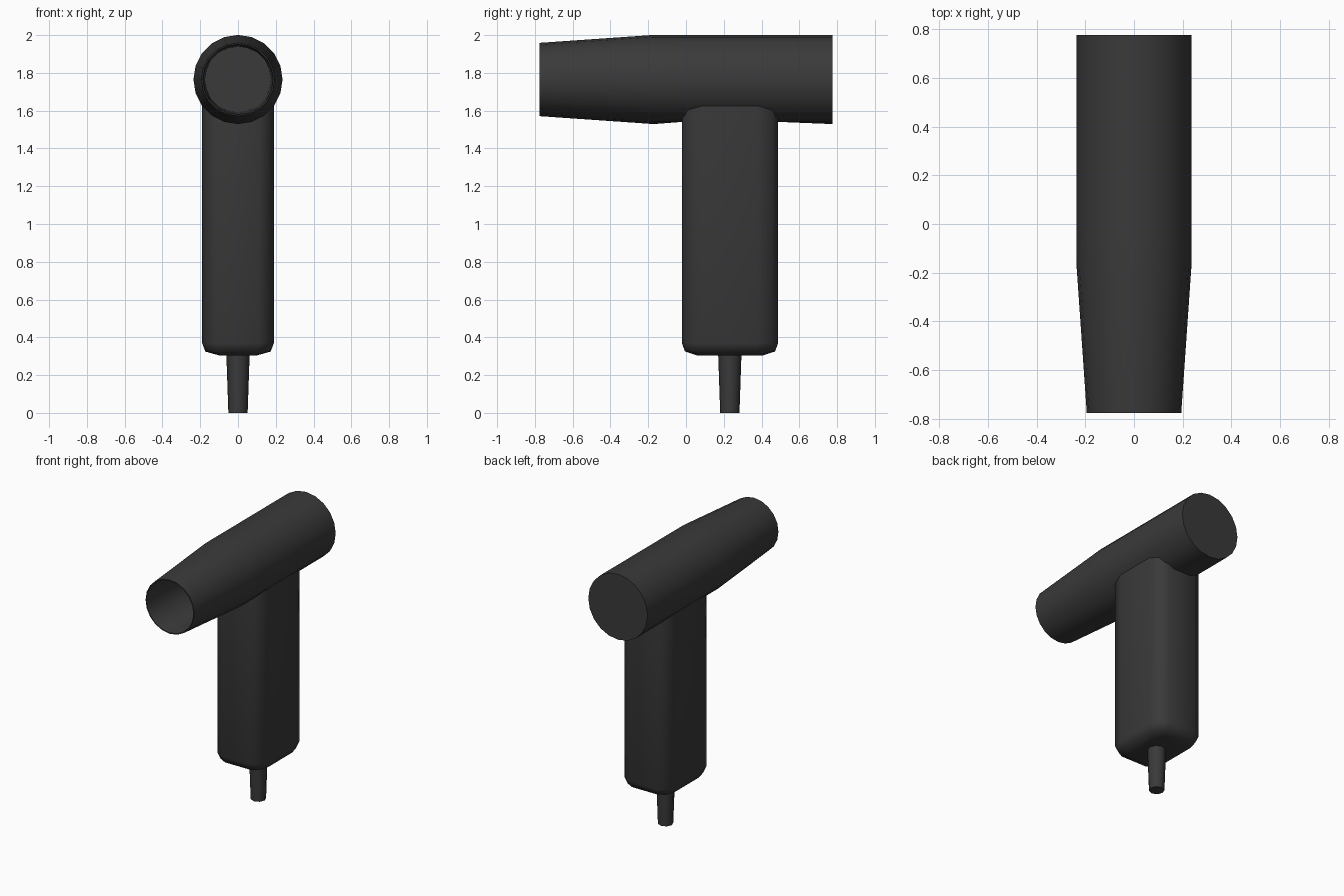
import bpy, bmesh, math

if "Cube" in bpy.data.objects:
    bpy.data.objects.remove(bpy.data.objects["Cube"])

dark = bpy.data.materials.new("dark_plastic")
dark.diffuse_color = (0.042, 0.042, 0.042, 1)
dark.use_nodes = True
dark.node_tree.nodes["Principled BSDF"].inputs["Base Color"].default_value = dark.diffuse_color


def loft(name, rings, angle=40):
    """Bridge a list of equal-length closed rings, capping both ends."""
    bm = bmesh.new()
    loops = [[bm.verts.new(p) for p in ring] for ring in rings]
    n = len(loops[0])
    for a, b in zip(loops, loops[1:]):
        for i in range(n):
            j = (i + 1) % n
            bm.faces.new((a[i], a[j], b[j], b[i]))
    bm.faces.new(loops[0])
    bm.faces.new(loops[-1])
    bmesh.ops.recalc_face_normals(bm, faces=bm.faces)
    mesh = bpy.data.meshes.new(name)
    bm.to_mesh(mesh)
    bm.free()
    obj = bpy.data.objects.new(name, mesh)
    bpy.context.collection.objects.link(obj)
    mesh.materials.append(dark)
    bpy.ops.object.select_all(action='DESELECT')
    obj.select_set(True)
    bpy.context.view_layer.objects.active = obj
    bpy.ops.object.shade_smooth_by_angle(angle=math.radians(angle))
    return obj


def barrel_ring(y, r, lift=0.0):
    pts = []
    for i in range(20):
        a = 2 * math.pi * i / 20
        z = 1.765 + r * math.sin(a)
        pts.append((r * math.cos(a), y, z + (lift if i == 15 else 0)))
    return pts


# barrel: recess floor, inner wall, nozzle lip, taper, straight body, back disc
loft("barrel", [
    barrel_ring(-0.27, 0.175),
    barrel_ring(-0.76, 0.184),
    barrel_ring(-0.775, 0.187),
    barrel_ring(-0.775, 0.194),
    barrel_ring(-0.17, 0.236),
    barrel_ring(-0.02, 0.236, 0.015),
    barrel_ring(0.49, 0.236, 0.012),
    barrel_ring(0.775, 0.236),
])

# handle: rounded rectangle section with a rounded lower end
quarter = [(0.19, 0.145), (0.168, 0.225), (0.11, 0.255)]
section = (quarter + [(-x, y) for x, y in reversed(quarter)]
           + [(-x, -y) for x, y in quarter]
           + [(x, -y) for x, y in reversed(quarter)])
levels = [(0.305, 0.54, 0.69), (0.325, 0.91, 0.935), (0.37, 1, 1), (1.64, 1, 1)]
loft("handle", [[(x * sx, 0.233 + y * sy, z) for x, y in section]
                for z, sx, sy in levels], 60)

# cord strain relief
loft("cord_sleeve", [[(r * math.cos(i * math.pi / 4), 0.232 + r * math.sin(i * math.pi / 4), z)
                      for i in range(8)]
                     for z, r in ((0, 0.051), (0.32, 0.062))], 60)
